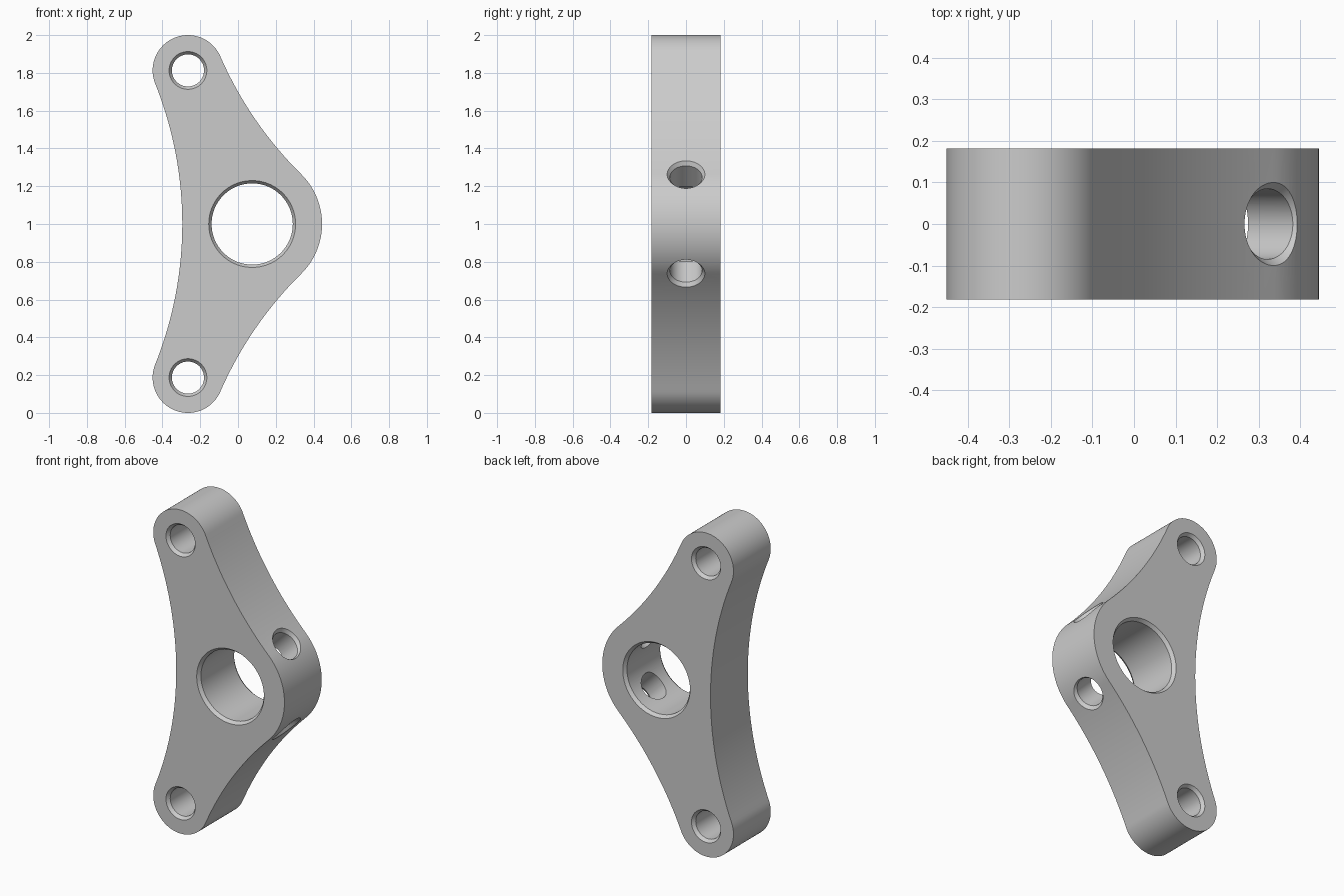
import bpy
import bmesh
from math import atan2, cos, sin, pi, sqrt
from mathutils import Vector

cube = bpy.data.objects.get("Cube")
if cube:
    bpy.data.objects.remove(cube, do_unlink=True)

# Main dimensions (profile points are x, z)
HALF = 0.182
HUB, HUB_R = Vector((0.075, 1.0)), 0.37
TIP, TIP_R = Vector((-0.265, 1.813)), 0.187
WAIST_X = -0.295
FILLET = 2.0

grey = bpy.data.materials.new("plain grey")
grey.use_nodes = True
grey.diffuse_color = (0.6, 0.6, 0.6, 1)
grey.node_tree.nodes["Principled BSDF"].inputs["Base Color"].default_value = (0.6, 0.6, 0.6, 1)


def make_object(name, bm):
    bmesh.ops.recalc_face_normals(bm, faces=bm.faces)
    mesh = bpy.data.meshes.new(name)
    bm.to_mesh(mesh)
    bm.free()
    mesh.materials.append(grey)
    obj = bpy.data.objects.new(name, mesh)
    bpy.context.collection.objects.link(obj)
    return obj


def arc(centre, radius, a0, a1, steps):
    angles = [a0 + (a1 - a0) * i / steps for i in range(steps)]
    return [centre + radius * Vector((cos(a), sin(a))) for a in angles]


def heading(a, b):
    return atan2(b.y - a.y, b.x - a.x)


# Concave arc on the right, tangent to the hub and the tip
r1, r2 = HUB_R + FILLET, TIP_R + FILLET
span = TIP - HUB
dist = span.length
along = (r1 * r1 - r2 * r2 + dist * dist) / (2 * dist)
u = span / dist
right_c = HUB + u * along + Vector((u.y, -u.x)) * sqrt(r1 * r1 - along * along)

# Concave arc on the left, tangent to both tips
dx, dz = TIP.x - WAIST_X, TIP.y - 1
left_r = (dx * dx + dz * dz - TIP_R ** 2) / (2 * (TIP_R - dx))
left_c = Vector((WAIST_X - left_r, 1.0))

# Upper half of the outline, then its mirror image
upper = arc(HUB, HUB_R, 0, heading(HUB, right_c), 20)
upper += arc(right_c, FILLET, heading(right_c, HUB), heading(right_c, TIP), 24)
upper += arc(TIP, TIP_R, heading(TIP, right_c), heading(TIP, left_c) + 2 * pi, 40)
upper += arc(left_c, left_r, heading(left_c, TIP), 0, 24)
upper.append(Vector((WAIST_X, 1.0)))
outline = upper + [Vector((p.x, 2 - p.y)) for p in reversed(upper[1:-1])]

# Plate
bm = bmesh.new()
face = bm.faces.new([bm.verts.new((p.x, -HALF, p.y)) for p in outline])
moved = bmesh.ops.extrude_face_region(bm, geom=[face])["geom"]
bmesh.ops.translate(bm, vec=(0, 2 * HALF, 0),
                    verts=[v for v in moved if isinstance(v, bmesh.types.BMVert)])
plate = make_object("bracket_plate", bm)


def cutter(name, origin, axis, profile, sides=64):
    """Solid of revolution from (distance, radius) pairs along an axis."""
    turn = axis.to_track_quat('Z', 'Y')
    bm = bmesh.new()
    rings = []
    for t, r in profile:
        rings.append([bm.verts.new(origin + turn @ Vector(
            (r * cos(2 * pi * i / sides), r * sin(2 * pi * i / sides), t)))
            for i in range(sides)])
    for a, b in zip(rings, rings[1:]):
        for i in range(sides):
            j = (i + 1) % sides
            bm.faces.new((a[i], a[j], b[j], b[i]))
    bm.faces.new(rings[0])
    bm.faces.new(rings[-1])
    obj = make_object(name, bm)
    obj.hide_render = True
    return obj


def through_profile(r, width=0.015, depth=0.02):
    half = [(HALF - depth, r), (HALF + depth, r + 2 * width)]
    return [(-t, q) for t, q in reversed(half)] + half


# Chamfered bore and the two tip holes
Y = Vector((0, 1, 0))
cutters = [cutter("bore_cutter", Vector((HUB.x, 0, 1)), Y, through_profile(0.215), 96)]
for label, z in (("upper", TIP.y), ("lower", 2 - TIP.y)):
    cutters.append(cutter(label + "_tip_cutter", Vector((TIP.x, 0, z)), Y,
                          through_profile(0.085)))

# Chamfered radial holes from the hub edge into the bore
radial = [(0.1, 0.085), (HUB_R - 0.02, 0.085), (HUB_R + 0.02, 0.115)]
for label, side in (("upper", 1), ("lower", -1)):
    cutters.append(cutter(label + "_radial_cutter", Vector((HUB.x, 0, 1)),
                          Vector((1, 0, side)).normalized(), radial))

# Cut the holes and remove the helpers
bpy.ops.object.select_all(action='DESELECT')
plate.select_set(True)
bpy.context.view_layer.objects.active = plate
for tool in cutters:
    mod = plate.modifiers.new(tool.name, 'BOOLEAN')
    mod.operation = 'DIFFERENCE'
    mod.solver = 'EXACT'
    mod.object = tool
    bpy.ops.object.modifier_apply(modifier=mod.name)
    bpy.data.objects.remove(tool, do_unlink=True)

bpy.ops.object.shade_smooth_by_angle(angle=pi / 8)
